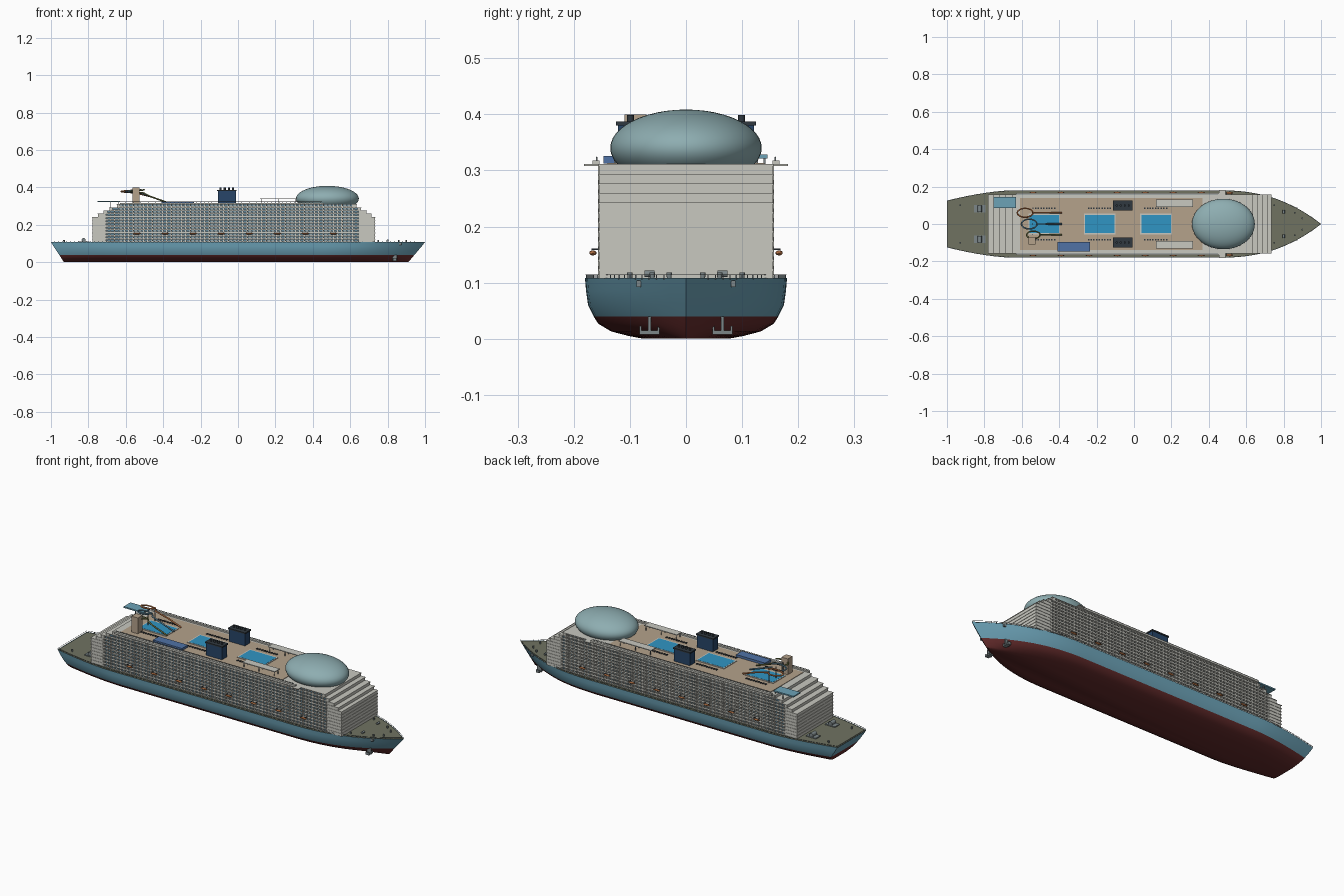
import bpy, bmesh, math
from mathutils import Matrix, Vector

if "Cube" in bpy.data.objects:
    bpy.data.objects.remove(bpy.data.objects["Cube"])

COL = dict(white=(.58, .58, .53, 1), blue=(.15, .36, .47, 1), red=(.13, .025, .025, 1),
           olive=(.16, .17, .12, 1), tan=(.46, .36, .26, 1), pool=(.03, .3, .55, 1),
           navy=(.02, .06, .14, 1), dark=(.03, .04, .05, 1), dome=(.27, .42, .44, 1),
           glass=(.12, .24, .32, 1), orange=(.55, .2, .07, 1), court=(.08, .17, .38, 1),
           metal=(.2, .24, .25, 1), green=(.16, .18, .06, 1))
MATS = {}
for k, c in COL.items():
    MATS[k] = bpy.data.materials.new(k)
    MATS[k].diffuse_color = c


def finish(name, bm, col, smooth=None):
    bmesh.ops.recalc_face_normals(bm, faces=bm.faces)
    me = bpy.data.meshes.new(name)
    bm.to_mesh(me)
    bm.free()
    ob = bpy.data.objects.new(name, me)
    bpy.context.collection.objects.link(ob)
    me.materials.append(MATS[col])
    if smooth:
        bpy.ops.object.select_all(action='DESELECT')
        ob.select_set(True)
        bpy.context.view_layer.objects.active = ob
        bpy.ops.object.shade_smooth_by_angle(angle=math.radians(smooth))
    return ob


def boxes(name, col, items):
    # each item: x0, x1, y0, y1, z0, z1
    bm = bmesh.new()
    for a, b, c, d, e, f in items:
        m = Matrix.Translation(((a + b) / 2, (c + d) / 2, (e + f) / 2)) @ Matrix.Diagonal((b - a, d - c, f - e, 1))
        bmesh.ops.create_cube(bm, size=1, matrix=m)
    return finish(name, bm, col)


def both(items):
    return items + [(a, b, -d, -c, e, f) for a, b, c, d, e, f in items]


def tube(name, col, paths, r, cyclic=False):
    cu = bpy.data.curves.new(name, 'CURVE')
    cu.dimensions = '3D'
    cu.bevel_depth = r
    cu.bevel_resolution = 1
    cu.use_fill_caps = True
    for pts in paths:
        s = cu.splines.new('POLY')
        s.points.add(len(pts) - 1)
        for p, q in zip(s.points, pts):
            p.co = (*q, 1)
        s.use_cyclic_u = cyclic
    ob = bpy.data.objects.new(name, cu)
    bpy.context.collection.objects.link(ob)
    cu.materials.append(MATS[col])


def ellipsoids(name, col, centres, r, seg=16):
    bm = bmesh.new()
    for c in centres:
        bmesh.ops.create_uvsphere(bm, u_segments=seg, v_segments=seg // 2, radius=1,
                                  matrix=Matrix.Translation(c) @ Matrix.Diagonal((*r, 1)))
    return finish(name, bm, col, 50)


# Hull: waterline loops lofted between levels
def half_width(x):
    if x > .45:
        return .18 * (1 - ((x - .45) / .55) ** 2.4)
    if x < -.65:
        return .18 - .055 * ((-.65 - x) / .35) ** 1.6
    return .18


STATIONS = [-1 + .05 * i for i in range(8)] + [-.6, -.3, 0, .3] + [.45 + .55 * i / 14 for i in range(15)]


def loop(z, w, inset=0):
    t = min(z / .106, 1)
    sx = lambda x: x * ((.91 + .09 * t) if x > 0 else (.93 + .07 * t))
    port = [(sx(x), max(half_width(x) * w - inset, 0), z) for x in STATIONS]
    return port[:-1] + [port[-1]] + [(x, -y, z) for x, y, _ in reversed(port[:-1])]


def loft(name, col, levels, cap=False):
    bm = bmesh.new()
    rings = [[bm.verts.new(p) for p in loop(z, w)] for z, w in levels]
    n = len(rings[0])
    for a, b in zip(rings, rings[1:]):
        for i in range(n):
            j = (i + 1) % n
            bm.faces.new((a[i], a[j], b[j], b[i]))
    if cap:
        bm.faces.new(rings[0])
    return finish(name, bm, col, 35)


loft("lower_hull", 'red', [(0, .42), (.005, .57), (.013, .74), (.027, .87), (.04, .915)], True)
loft("upper_hull", 'blue', [(.04, .915), (.06, .97), (.085, .99), (.108, 1)])
loft("main_deck", 'olive', [(.106, .998)], True)

# Hull edge railing
tube("hull_rail", 'metal', [loop(.114, .99)], .0009, True)
boxes("hull_rail_posts", 'metal', [(x - .001, x + .001, y - .001, y + .001, .106, .114)
      for i in range(91) for x in [-.98 + i * .0214] for s in (1, -1) for y in [s * .985 * half_width(x)]])

# Superstructure decks: solid ends, recessed middle, projecting slabs
N, Z0, DZ, W = 12, .107, .017, .157
STEP_L = [-.75, -.72, -.69, -.65]
STEP_R = [.715, .69, .66, .635]
slabs, ends, cores, rails = [], [], [], []
for i in range(N):
    k = i - (N - 4) + 1
    xl = -.78 if k <= 0 else STEP_L[k - 1]
    xr = .735 if k <= 0 else STEP_R[k - 1]
    if k > 2:
        xl, xr = STEP_L[k - 1], STEP_R[k - 1]
    z = Z0 + i * DZ
    bl, br = max(-.705, xl + .02), min(.645, xr - .02)
    slabs.append((xl, xr, -W, W, z + DZ - .003, z + DZ))
    ends += [(xl + .002, bl, -W + .002, W - .002, z, z + DZ - .003),
             (br, xr - .002, -W + .002, W - .002, z, z + DZ - .003)]
    cores.append((bl, br, -.146, .146, z, z + DZ - .003))
    rails += both([(bl, br, W - .003, W - .001, z, z + .006)])
boxes("deck_slabs", 'white', slabs)
boxes("end_walls", 'white', ends)
boxes("cabin_glass_core", 'glass', cores)
boxes("balcony_rails", 'white', rails)

# Balcony dividers and door frames
NB = 62
xs = [-.64 + 1.26 * i / NB for i in range(NB + 1)]
boxes("balcony_dividers", 'white', both([(x - .0018, x + .0018, .145, W - .0005, Z0, .308) for x in xs]
      + [(x - .0018, x + .0018, .145, W - .0005, Z0, .275) for x in (-.66, -.68, -.7, .64)]))
boxes("cabin_door_frames", 'white', both([(x + .011, x + .016, .1455, .148, Z0, .308) for x in xs[:-1]]))

# Lifeboats on davits
BX = [-.54 + .15 * i for i in range(8)]
ellipsoids("lifeboats", 'orange', [(x, s * .166, .153) for x in BX for s in (1, -1)], (.02, .0065, .0045))
boxes("lifeboat_davits", 'dark', both([(x + d - .0015, x + d + .0015, .15, .168, .158, .161) for x in BX for d in (-.013, .013)]))

# Top deck, parapets, bridge wings
TOP = .311
boxes("top_deck", 'tan', [(-.61, .365, -.14, .14, .309, .3135)])
boxes("parapets", 'white', both([(-.63, .46, .154, .167, .308, .318)]))
boxes("bridge_wings", 'white', [(.455, .49, -.182, .182, .3075, .311)])
boxes("top_rail_posts", 'metal', both([(x - .001, x + .001, .158, .16, .318, .324)
      for x in [-.62 + .02 * i for i in range(54)]]))
tube("top_rails", 'metal', [[(-.63, s * .159, .324), (.45, s * .159, .324)] for s in (1, -1)], .0009)

# Pools with raised surrounds
PX = [-.48, -.183, .118]
boxes("pool_surrounds", 'white', [(x - .085, x + .085, -.055, .055, .312, .3165) for x in PX])
boxes("pool_water", 'pool', [(x - .079, x + .079, -.049, .049, .314, .3172) for x in PX])

# Sun loungers
boxes("sun_loungers", 'dark', both([(x + d - .004, x + d + .004, y, y + .01, .3135, .3175)
      for x in PX for d in [-.06 + .0145 * i for i in range(9)] for y in (.079,)]))

# Funnels with caps and exhaust pipes
boxes("funnels", 'navy', both([(-.108, -.012, .077, .121, TOP, .38)]))
boxes("funnel_caps", 'dark', both([(-.112, -.008, .073, .125, .38, .387)]))
bm = bmesh.new()
for s in (1, -1):
    for i in range(4):
        bmesh.ops.create_cone(bm, cap_ends=True, segments=10, radius1=.006, radius2=.006, depth=.014,
                              matrix=Matrix.Translation((-.093 + .022 * i, s * .099, .392)))
finish("exhaust_pipes", bm, 'dark', 40)

# Large smooth dome, trimmed at the deck
dome = ellipsoids("dome", 'dome', [(.478, 0, .34)], (.168, .135, .0685), 48)
bm = bmesh.new()
bm.from_mesh(dome.data)
bmesh.ops.bisect_plane(bm, geom=bm.verts[:] + bm.edges[:] + bm.faces[:], plane_co=(0, 0, .309),
                       plane_no=(0, 0, -1), clear_outer=True)
bm.to_mesh(dome.data)
bm.free()

# Canopies on posts
boxes("canopies", 'white', both([(.118, .315, .09, .132, .337, .341)]))
boxes("canopy_posts", 'metal', both([(x - .0015, x + .0015, y - .0015, y + .0015, TOP, .338)
      for x in (.125, .216, .308) for y in (.095, .127)]))

# Sports court and aft raised platform
boxes("sports_court", 'court', [(-.41, -.235, -.147, -.096, .312, .326)])
boxes("aft_platform", 'blue', [(-.75, -.63, .086, .145, .321, .328)])
boxes("aft_platform_posts", 'metal', [(x, x + .004, y, y + .004, .28, .322) for x in (-.685, -.64) for y in (.09, .138)])

# Slide tower and three spiral slides
boxes("slide_tower", 'tan', [(-.565, -.527, -.11, -.07, TOP, .4)])
for n, (y, rx, ry, col) in enumerate([(.06, .042, .024, 'orange'), (0, .042, .026, 'glass'), (-.058, .036, .02, 'green')]):
    cx = -.582 + .022 * n
    pts = [(cx + rx * math.sin(a), y + ry * math.cos(a), .388 - .0012 * i)
           for i in range(17) for a in [math.pi / 2 + i * math.pi / 8]]
    pts += [(-.47, y, .352), (-.385, y, .322)]
    tube("slide_%d" % (n + 1), col, [pts], .0042)
boxes("slide_supports", 'metal', [(-.545, -.541, y - .002, y + .002, TOP, .38) for y in (.06, 0, -.058)])

# Mooring winches aft, bollards and anchors at the bow
bm = bmesh.new()
for s in (1, -1):
    for x, y, r, d in [(-.825, .082, .011, .035), (.8, .065, .006, .018)]:
        bmesh.ops.create_cone(bm, cap_ends=True, segments=16, radius1=r, radius2=r, depth=d,
                              matrix=Matrix.Translation((x, s * y, .112 + r * .6)) @ Matrix.Rotation(math.pi / 2, 4, 'X'))
    for x, y in [(.75, .1), (.86, .06), (.9, .03), (-.93, .1)]:
        bmesh.ops.create_cone(bm, cap_ends=True, segments=10, radius1=.004, radius2=.005, depth=.012,
                              matrix=Matrix.Translation((x, s * y, .112)))
finish("winches_and_bollards", bm, 'metal', 40)
boxes("winch_beds", 'metal', both([(-.855, -.795, .062, .102, .106, .111)]))
boxes("anchors", 'metal', both([(.825, .85, .062, .068, .008, .04), (.828, .848, .048, .082, .008, .015),
      (.828, .848, .047, .051, .008, .023), (.828, .848, .079, .083, .008, .023),
      (.86, .875, .08, .088, .092, .104)]))

for m in bpy.data.materials:
    if m.users and not m.is_grease_pencil:
        m.use_nodes = True
        m.node_tree.nodes["Principled BSDF"].inputs["Base Color"].default_value = m.diffuse_color
